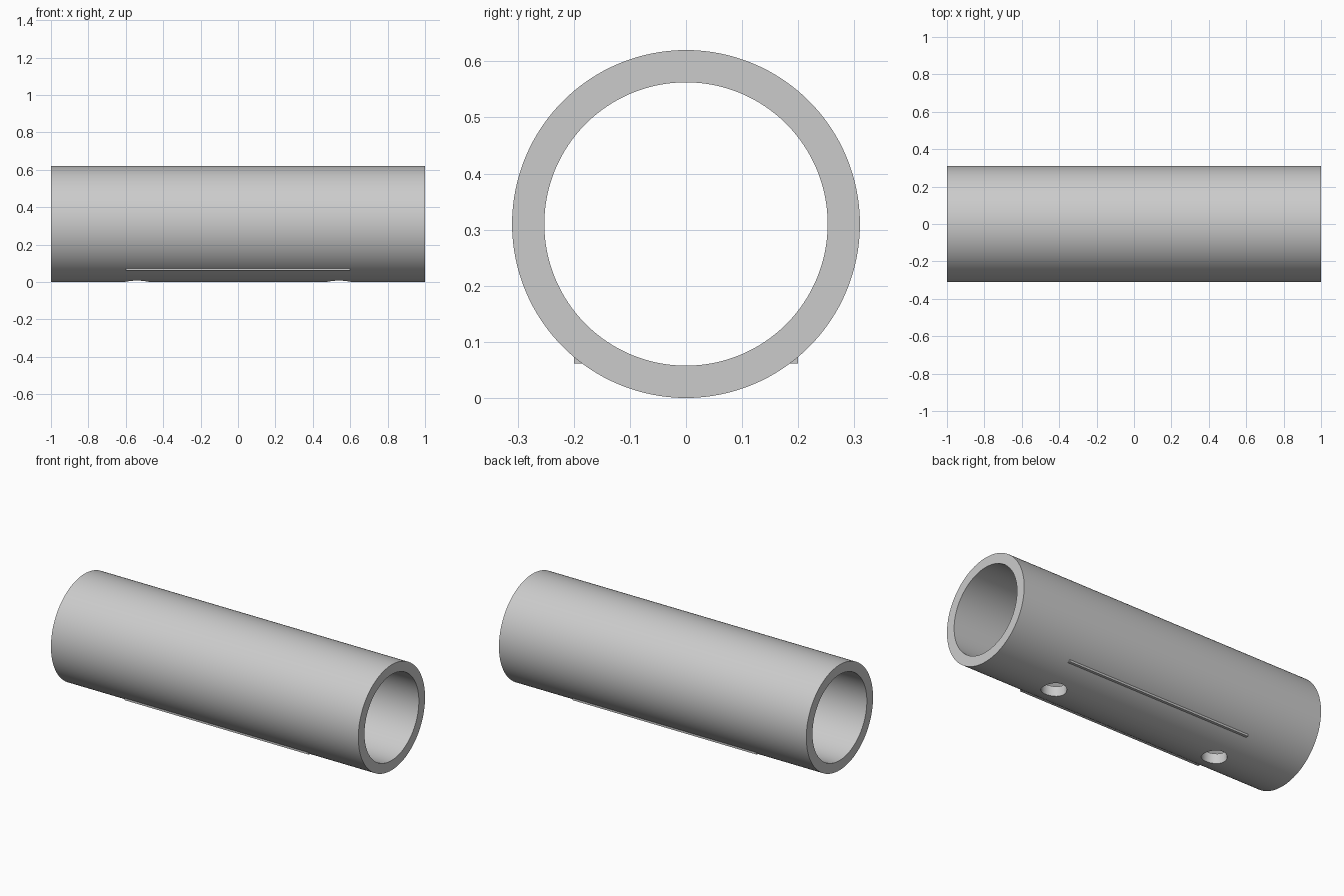
import bpy, bmesh, math
from mathutils import Matrix, Vector

cube = bpy.data.objects.get("Cube")
if cube:
    bpy.data.objects.remove(cube, do_unlink=True)

LENGTH, OUTER, INNER = 2.0, 0.31, 0.2525
AXIS_Z = OUTER
HOLE_X, HOLE_R = 0.54, 0.067
SEGMENTS = 128

grey = bpy.data.materials.new("light grey")
grey.use_nodes = True
grey.diffuse_color = (0.6, 0.6, 0.6, 1)
grey.node_tree.nodes["Principled BSDF"].inputs["Base Color"].default_value = (0.6, 0.6, 0.6, 1)


def make_object(name, bm):
    bmesh.ops.recalc_face_normals(bm, faces=bm.faces)
    mesh = bpy.data.meshes.new(name)
    bm.to_mesh(mesh)
    bm.free()
    mesh.materials.append(grey)
    obj = bpy.data.objects.new(name, mesh)
    bpy.context.collection.objects.link(obj)
    return obj


# Tube: wall section spun around the long axis
bm = bmesh.new()
half = LENGTH / 2
section = [bm.verts.new((x, 0, AXIS_Z + r)) for x, r in
           ((-half, OUTER), (half, OUTER), (half, INNER), (-half, INNER))]
edges = [bm.edges.new((section[i], section[(i + 1) % 4])) for i in range(4)]
bmesh.ops.spin(bm, geom=section + edges, cent=(0, 0, AXIS_Z), axis=(1, 0, 0),
               angle=math.tau, steps=SEGMENTS, use_merge=True)
bmesh.ops.remove_doubles(bm, verts=bm.verts, dist=1e-5)
tube = make_object("tube", bm)

# Two round holes through the bottom wall only
bm = bmesh.new()
for side in (-1, 1):
    bmesh.ops.create_cone(bm, cap_ends=True, segments=48, radius1=HOLE_R, radius2=HOLE_R,
                          depth=0.3, matrix=Matrix.Translation((side * HOLE_X, 0, 0.05)))
cutter = make_object("hole_cutter", bm)
cutter.hide_render = True

cut = tube.modifiers.new("holes", 'BOOLEAN')
cut.operation = 'DIFFERENCE'
cut.solver = 'EXACT'
cut.object = cutter
bpy.ops.object.select_all(action='DESELECT')
bpy.context.view_layer.objects.active = tube
tube.select_set(True)
bpy.ops.object.modifier_apply(modifier=cut.name)
bpy.data.objects.remove(cutter, do_unlink=True)
bpy.ops.object.shade_smooth_by_angle(angle=math.radians(30))

# Thin straight ridges along both lower sides, bedded in the wall
for name, side in (("front_ridge", -1), ("back_ridge", 1)):
    bm = bmesh.new()
    bmesh.ops.create_cube(bm, size=1)
    bmesh.ops.scale(bm, vec=Vector((1.2, 0.025, 0.013)), verts=bm.verts)
    bmesh.ops.translate(bm, vec=Vector((0, side * 0.1875, 0.0675)), verts=bm.verts)
    make_object(name, bm)
